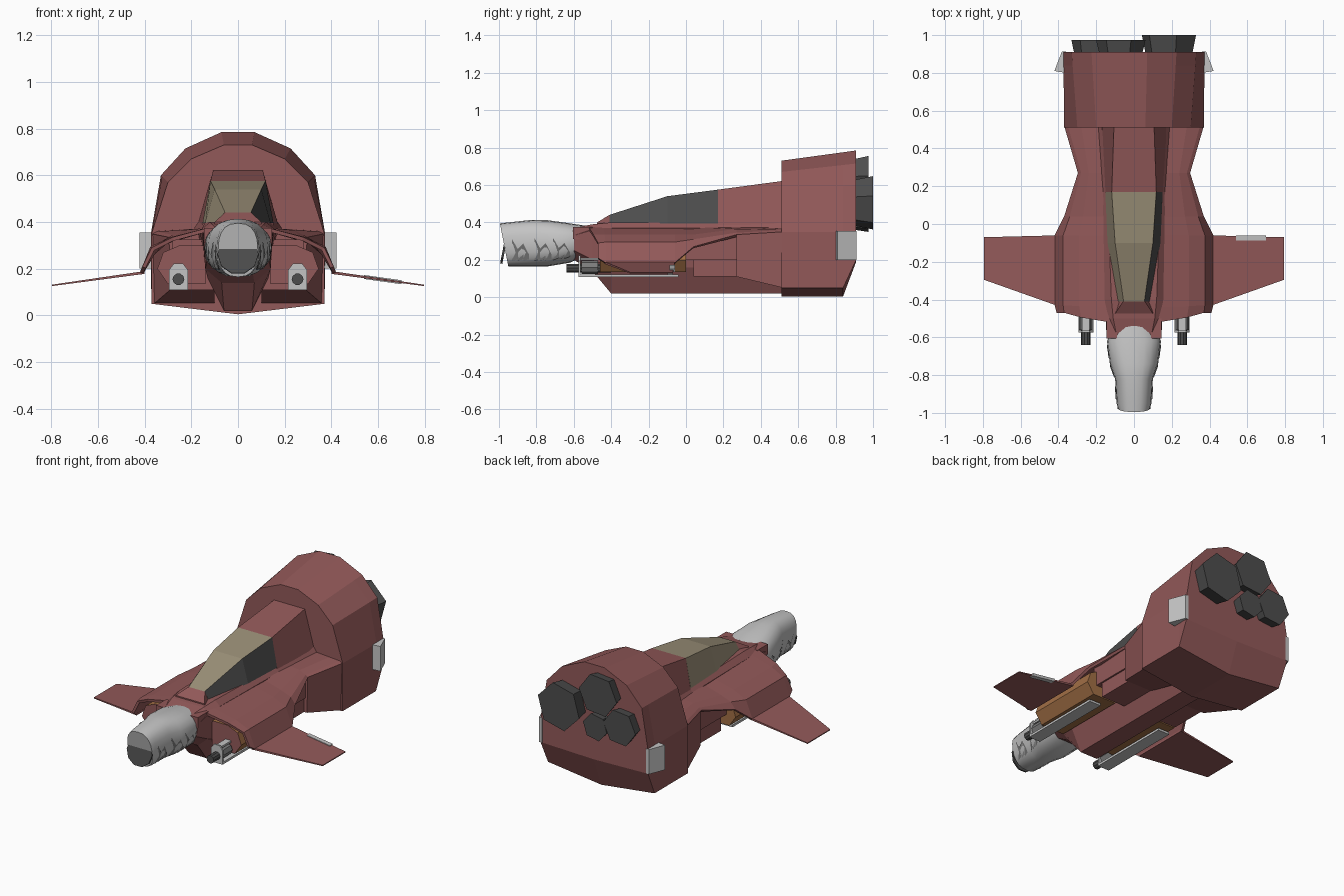
import bpy, bmesh, math
from mathutils import Matrix, Vector

if "Cube" in bpy.data.objects:
    bpy.data.objects.remove(bpy.data.objects["Cube"], do_unlink=True)


def material(name, rgb):
    m = bpy.data.materials.new(name)
    m.use_nodes = True
    m.diffuse_color = (*rgb, 1)
    m.node_tree.nodes["Principled BSDF"].inputs["Base Color"].default_value = (*rgb, 1)
    return m


RED = material("dusty red", (0.29, 0.1, 0.1))
TAN = material("tan glass", (0.33, 0.28, 0.19))
DARK = material("dark grey", (0.075, 0.075, 0.075))
LIGHT = material("light grey", (0.55, 0.55, 0.55))
MID = material("worn grey", (0.2, 0.2, 0.2))
ORANGE = material("burnt orange", (0.36, 0.16, 0.06))


def finish(name, bm, *mats):
    bmesh.ops.remove_doubles(bm, verts=bm.verts, dist=0.0005)
    bmesh.ops.recalc_face_normals(bm, faces=bm.faces)
    me = bpy.data.meshes.new(name)
    bm.to_mesh(me)
    bm.free()
    for m in mats:
        me.materials.append(m)
    ob = bpy.data.objects.new(name, me)
    bpy.context.collection.objects.link(ob)
    return ob


def skin(name, rings, mat, closed=True):
    """Join matching rows of points; closed rows get end caps."""
    bm = bmesh.new()
    rows = [[bm.verts.new(p) for p in ring] for ring in rings]
    n = len(rows[0])
    for a, b in zip(rows, rows[1:]):
        for i in range(n if closed else n - 1):
            j = (i + 1) % n
            bm.faces.new((a[i], a[j], b[j], b[i]))
    if closed:
        bm.faces.new(rows[0])
        bm.faces.new(rows[-1])
    return finish(name, bm, mat)


def sym(y, *half):
    """Symmetric cross-section from its +x half, listed top to bottom."""
    right = [(x, y, z) for x, z in half]
    return right + [(-x, y, z) for x, y, z in reversed(right)]


def box(name, lo, hi, mat):
    rings = [[(x, y, z) for x, z in ((lo[0], lo[2]), (hi[0], lo[2]), (hi[0], hi[2]), (lo[0], hi[2]))]
             for y in (lo[1], hi[1])]
    return skin(name, rings, mat)


def tube(name, x, z, y0, y1, r0, r1, sides, mat, turn=0.0):
    rings = [[(x + r * math.cos(turn + math.tau * i / sides), y,
               z + r * math.sin(turn + math.tau * i / sides)) for i in range(sides)]
             for y, r in ((y0, r0), (y1, r1))]
    return skin(name, rings, mat)


def both(ob):
    """Add the mirrored twin on -x."""
    mod = ob.modifiers.new("mirror", "MIRROR")
    mod.use_axis = (True, False, False)
    return ob


# Rear engine housing: tall faceted arch with a chamfered underside
arch_front = ((0.06, 0.73), (0.2, 0.67), (0.3, 0.57), (0.37, 0.35))
arch_rear = ((0.07, 0.785), (0.225, 0.715), (0.33, 0.6), (0.373, 0.35))
skin("engine_housing", [
    sym(0.51, *arch_front, (0.37, 0.05), (0, 0.005)),
    sym(0.84, (0.069, 0.775), (0.221, 0.707), (0.325, 0.595), (0.373, 0.35), (0.37, 0.05), (0, 0.005)),
    sym(0.91, *arch_rear, (0.373, 0.2), (0, 0.19))], RED)

# Flared hexagonal nozzles
for i, (x, z, r, end, turn) in enumerate([(0.185, 0.505, 0.148, 1.0, 0.25), (-0.07, 0.635, 0.132, 0.975, 0.1),
                                          (-0.05, 0.43, 0.085, 0.975, 0.2), (-0.22, 0.47, 0.112, 0.975, 0.1)]):
    tube(f"nozzle_{i + 1}", x, z, 0.9, end, r * 0.86, r, 6, DARK, turn)

# Wedge fins on the housing sides
skin("side_fin_left", [[(0.36, 0.8, z), (0.422, 0.81, z), (0.382, 0.912, z), (0.36, 0.912, z)]
                       for z in (0.2, 0.355)], LIGHT)
skin("side_fin_right", [[(-0.36, 0.8, z), (-0.422, 0.81, z), (-0.382, 0.912, z), (-0.36, 0.912, z)]
                        for z in (0.2, 0.355)], LIGHT)

# Central fuselage with keel
skin("fuselage", [
    sym(-0.6, (0.09, 0.37), (0.145, 0.33), (0.13, 0.25), (0.06, 0.2)),
    sym(-0.5, (0.11, 0.39), (0.15, 0.36), (0.14, 0.2), (0.07, 0.14)),
    sym(-0.4, (0.12, 0.4), (0.155, 0.37), (0.13, 0.16), (0.06, 0.02)),
    sym(0.17, (0.14, 0.4), (0.165, 0.37), (0.13, 0.16), (0.06, 0.02)),
    sym(0.52, (0.17, 0.4), (0.19, 0.37), (0.13, 0.16), (0.06, 0.02))], RED)

# Canopy glass: top and one side tan, other side dark
canopy = skin("canopy", [
    sym(-0.41, (0.055, 0.44), (0.085, 0.395)),
    sym(-0.1, (0.1, 0.54), (0.14, 0.395)),
    sym(0.17, (0.118, 0.575), (0.152, 0.395))], TAN)
canopy.data.materials.append(DARK)
for f in canopy.data.polygons:
    f.material_index = 1 if f.normal.x > 0.6 else 0

# Windscreen base and spine fairing
skin("windscreen_base", [
    sym(-0.475, (0.1, 0.4), (0.105, 0.375)),
    sym(-0.41, (0.057, 0.44), (0.09, 0.375))], RED)
skin("spine_fairing", [
    sym(0.17, (0.118, 0.575), (0.153, 0.38)),
    sym(0.52, (0.106, 0.622), (0.18, 0.36))], RED)

# Shoulder decks: thin sloping shells over the gun bays
deck_rows = [
    (-0.52, -0.47, 0.28, 0.37, 0.29, 0.41, 0.21),
    (-0.44, -0.43, 0.29, 0.375, 0.295, 0.42, 0.185),
    (-0.06, -0.06, 0.29, 0.375, 0.295, 0.42, 0.185),
    (0.04, 0.04, 0.27, 0.34, 0.31, 0.37, 0.27),
    (0.27, 0.27, 0.24, 0.28, 0.345, 0.297, 0.335),
    (0.52, 0.52, 0.28, 0.35, 0.36, 0.37, 0.35)]
deck = skin("shoulder_deck", [
    [(0.13, yi, 0.375), (xm, (yi + yo) / 2, 0.335 if yo < 0.2 else 0.365), (xs, yo, zs), (xe, yo, ze)]
    for yi, yo, xm, xs, zs, xe, ze in deck_rows], RED, closed=False)
shell = deck.modifiers.new("thickness", "SOLIDIFY")
shell.thickness = 0.016
shell.offset = -1
both(deck)

# Rear flank blocks and bay bulkheads
both(skin("flank_block", [
    [(0.1, 0.27, 0.11), (0.29, 0.27, 0.11), (0.295, 0.27, 0.335), (0.1, 0.27, 0.36)],
    [(0.1, 0.52, 0.05), (0.36, 0.52, 0.05), (0.368, 0.52, 0.35), (0.1, 0.52, 0.37)]], RED))
both(box("bay_bulkhead", (0.1, 0.04, 0.11), (0.27, 0.28, 0.22), RED))
both(box("bay_filler", (0.1, -0.02, 0.2), (0.28, 0.28, 0.325), RED))

# Ammunition pods inside the bays, with red front faces
pod = skin("bay_pod", [
    [(0.14, y, 0.135), (0.3, y, 0.135), (0.345, y, 0.2), (0.32, y, 0.27), (0.25, y, 0.3), (0.14, y, 0.3)]
    for y in (-0.46, 0.0)], ORANGE)
pod.data.materials.append(RED)
for f in pod.data.polygons:
    if f.normal.y < -0.5:
        f.material_index = 1
both(pod)

# Thin swept wings
both(skin("wing", [
    [(0.4, -0.435, 0.19), (0.4, -0.06, 0.19), (0.4, -0.06, 0.178), (0.4, -0.435, 0.178)],
    [(0.795, -0.295, 0.132), (0.795, -0.07, 0.132), (0.795, -0.07, 0.126), (0.795, -0.295, 0.126)]], RED))
wing_z = lambda x: 0.184 - (x - 0.4) * 0.139
skin("wing_flap_plate", [
    [(x, -0.088, wing_z(x) + 0.0085), (x, -0.06, wing_z(x) + 0.0085),
     (x, -0.06, wing_z(x) - 0.0085), (x, -0.088, wing_z(x) - 0.0085)] for x in (0.54, 0.7)], LIGHT)

# Guns slung under the bays
both(tube("gun_barrel", 0.255, 0.155, -0.64, -0.4, 0.025, 0.025, 10, DARK))
both(tube("gun_sleeve", 0.255, 0.16, -0.56, -0.47, 0.036, 0.036, 8, MID))
both(skin("gun_shield", [
    [(0.255 + dx, y, z) for dx, z in ((-0.04, 0.11), (0.04, 0.11), (0.04, 0.195), (0.02, 0.222),
                                      (-0.02, 0.222), (-0.04, 0.195))] for y in (-0.575, -0.565)], LIGHT))
both(box("gun_rail", (0.215, -0.575, 0.108), (0.295, -0.04, 0.122), LIGHT))
both(box("gun_top_bar", (0.235, -0.57, 0.198), (0.275, -0.45, 0.21), LIGHT))
both(box("rail_bracket", (0.24, -0.1, 0.12), (0.27, -0.07, 0.17), MID))

# Nose cowl: smooth tapering sleeve
stations = [(-0.995, 0.085, 0.29, 0.395), (-0.95, 0.092, 0.165, 0.4), (-0.82, 0.1, 0.165, 0.414),
            (-0.74, 0.128, 0.165, 0.412), (-0.62, 0.143, 0.185, 0.395), (-0.54, 0.11, 0.22, 0.383)]
SIDES = 20


def cowl_point(y, w, lo, hi, a, grow=0.0):
    c, s = math.cos(a), math.sin(a)
    return ((w + grow) * math.copysign(abs(c) ** 0.8, c), y,
            (lo + hi) / 2 + ((hi - lo) / 2 + grow) * math.copysign(abs(s) ** 0.8, s))


rings = []
for k, (y, w, lo, hi) in enumerate(stations):
    ring = []
    for i in range(SIDES):
        a = math.tau * i / SIDES
        if k == 0:  # raked lip
            p = Vector(cowl_point(y, w, 0.165, hi, a))
            p.y += 0.045 * (hi - p.z) / (hi - 0.165)
        else:
            p = Vector(cowl_point(y, w, lo, hi, a))
        ring.append(p)
    rings.append(ring)
cowl = skin("nose_cowl", rings, LIGHT)
for o in bpy.context.selected_objects:
    o.select_set(False)
cowl.select_set(True)
bpy.context.view_layer.objects.active = cowl
bpy.ops.object.shade_smooth_by_angle(angle=math.radians(40))

# Dark intake disc on the cowl mouth
disc = tube("intake_disc", 0, 0, -0.006, 0.006, 0.088, 0.088, 10, DARK)
disc.matrix_world = Matrix.Translation((0, -0.972, 0.262)) @ Matrix.Rotation(-0.19, 4, "X")


# Jagged scuffs along both cowl flanks
def at(y, a):
    for s, t in zip(stations[1:], stations[2:]):
        if s[0] <= y <= t[0]:
            f = (y - s[0]) / (t[0] - s[0])
            return cowl_point(y, *[u + (v - u) * f for u, v in zip(s[1:], t[1:])], a, 0.004)


bm = bmesh.new()
for start in (-0.93, -0.81, -0.71):
    tops = (0.15, -0.15, 0.0, -0.4)
    for j in range(3):
        ys = (start + j * 0.03, start + (j + 1) * 0.03)
        quad = [(ys[0], -0.75), (ys[1], -0.65), (ys[1], tops[j + 1]), (ys[0], tops[j])]
        bm.faces.new([bm.verts.new(at(*q)) for q in quad])
both(finish("cowl_scuffs", bm, MID))

# Red collar lugs where the cowl meets the fuselage
both(box("collar_lug", (0.09, -0.605, 0.31), (0.145, -0.5, 0.375), RED))
